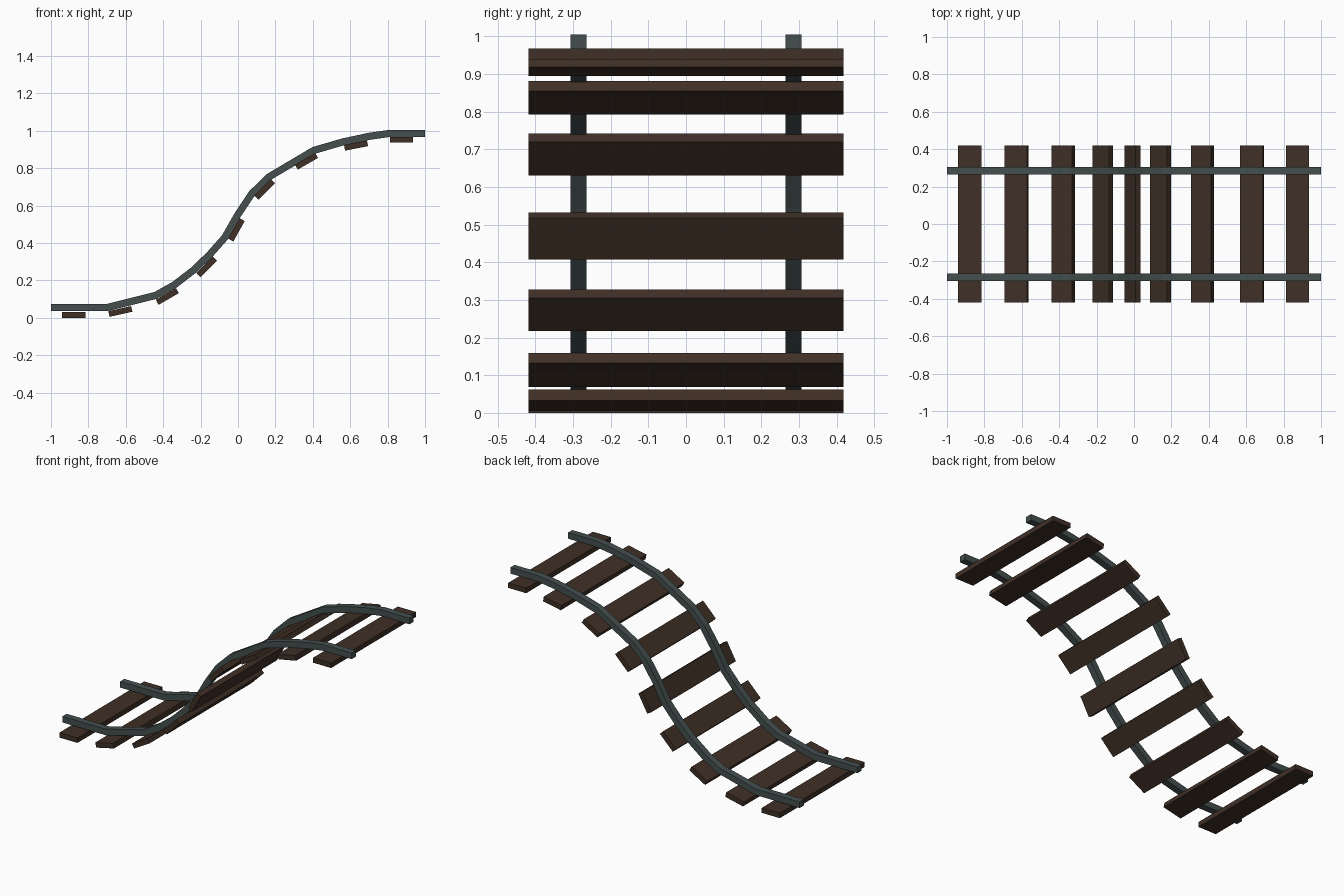
import bpy, bmesh, math
from mathutils import Vector, Matrix

if "Cube" in bpy.data.objects:
    bpy.data.objects.remove(bpy.data.objects["Cube"])


def material(name, rgb):
    m = bpy.data.materials.new(name)
    m.diffuse_color = (*rgb, 1)
    m.use_nodes = True
    m.node_tree.nodes["Principled BSDF"].inputs["Base Color"].default_value = m.diffuse_color
    return m


steel = material("dark steel", (0.058, 0.078, 0.078))
wood = material("dark brown wood", (0.050, 0.029, 0.019))


def finish(bm, name, mat):
    bmesh.ops.recalc_face_normals(bm, faces=bm.faces)
    me = bpy.data.meshes.new(name)
    bm.to_mesh(me)
    bm.free()
    me.materials.append(mat)
    ob = bpy.data.objects.new(name, me)
    bpy.context.collection.objects.link(ob)


# Rail centre line in the xz plane
PATH = [Vector(p) for p in [
    (-1, .055), (-.70, .055), (-.44, .12), (-.34, .176), (-.235, .257),
    (-.15, .34), (-.07, .43), (0, .553), (.075, .665), (.165, .753),
    (.405, .895), (.56, .94), (.70, .97), (.805, .985), (1, .985)]]


def rail(name, y, half_w=.021, half_t=.019):
    bm = bmesh.new()
    rings = []
    for i, p in enumerate(PATH):
        d0 = (p - PATH[i - 1]).normalized() if i else (PATH[1] - p).normalized()
        d1 = (PATH[i + 1] - p).normalized() if i + 1 < len(PATH) else d0
        d = (d0 + d1).normalized()
        n = Vector((-d.y, d.x)) * half_t / d.dot(d0)   # mitred joint
        rings.append([bm.verts.new((p.x + s * n.x, y + w, p.y + s * n.y))
                      for s, w in ((-1, -half_w), (-1, half_w), (1, half_w), (1, -half_w))])
    for a, b in zip(rings, rings[1:]):
        for k in range(4):
            bm.faces.new((a[k], a[(k + 1) % 4], b[(k + 1) % 4], b[k]))
    bm.faces.new(rings[0])
    bm.faces.new(rings[-1])
    finish(bm, name, steel)


rail("front_rail", -.285)
rail("back_rail", .285)

# Sleepers under the rails: x, z, slope in degrees
SLEEPERS = [(-.879, .0155, 0), (-.629, .034, 12.5), (-.378, .114, 30),
            (-.168, .272, 45), (-.008, .470, 61), (.142, .686, 45),
            (.366, .837, 30), (.631, .921, 11), (.874, .952, 0)]
for i, (x, z, a) in enumerate(SLEEPERS):
    bm = bmesh.new()
    bmesh.ops.create_cube(bm, size=1, matrix=Matrix.Translation((x, 0, z))
                          @ Matrix.Rotation(-math.radians(a), 4, 'Y')
                          @ Matrix.Diagonal((.125, .837, .031, 1)))
    finish(bm, f"sleeper_{i + 1}", wood)
